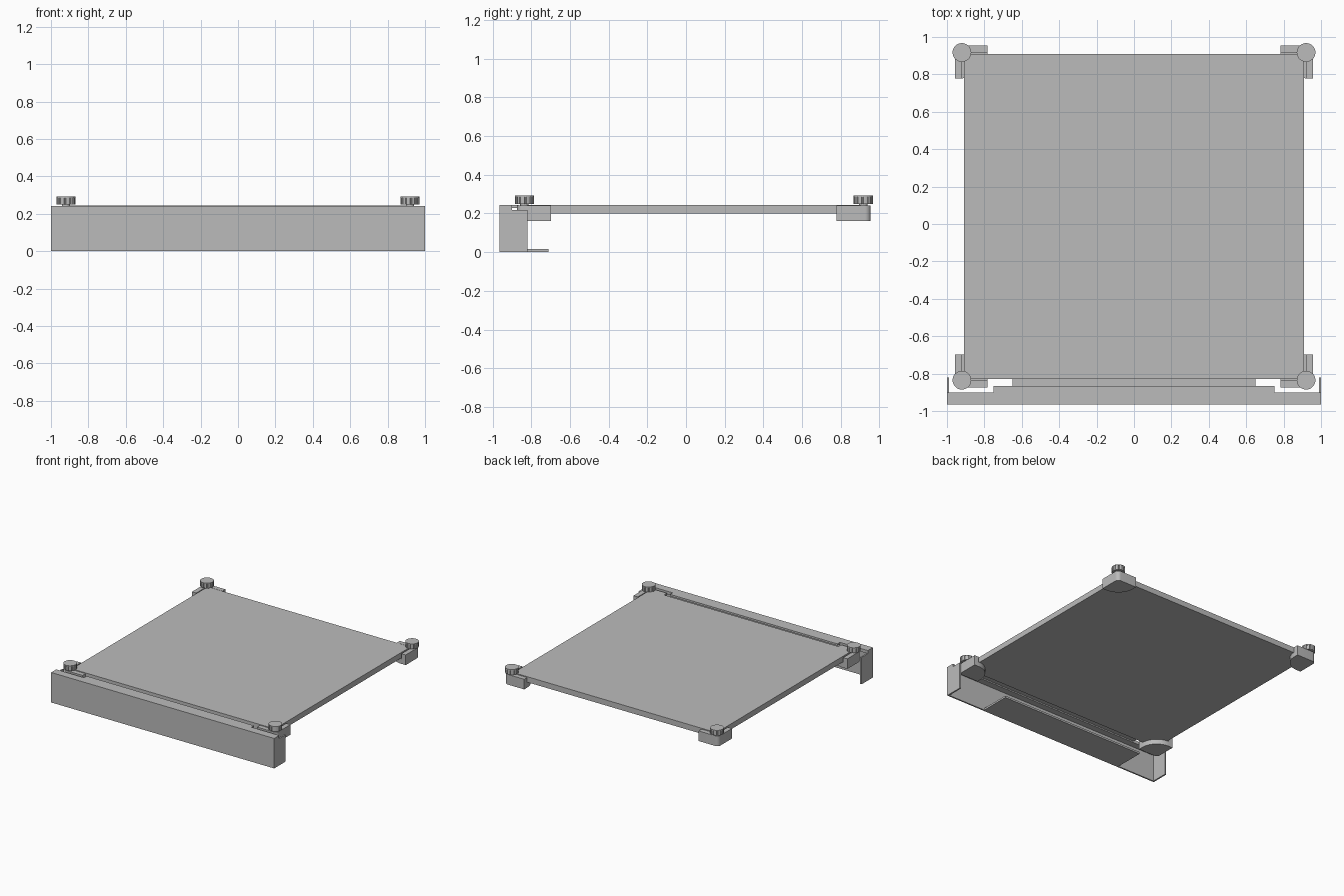
import bpy, bmesh
from math import sin, cos, pi, radians

if "Cube" in bpy.data.objects:
    bpy.data.objects.remove(bpy.data.objects["Cube"], do_unlink=True)

GREY = (0.5, 0.5, 0.5, 1)
grey = bpy.data.materials.new("plain grey")
grey.use_nodes = True
grey.diffuse_color = GREY
grey.node_tree.nodes["Principled BSDF"].inputs["Base Color"].default_value = GREY


def prism(name, points, z0, z1):
    """Extrude a flat outline from z0 up to z1."""
    bm = bmesh.new()
    face = bm.faces.new([bm.verts.new((x, y, z0)) for x, y in points])
    new = bmesh.ops.extrude_face_region(bm, geom=[face])["geom"]
    for v in new:
        if isinstance(v, bmesh.types.BMVert):
            v.co.z = z1
    bmesh.ops.recalc_face_normals(bm, faces=bm.faces)
    mesh = bpy.data.meshes.new(name)
    bm.to_mesh(mesh)
    bm.free()
    mesh.materials.append(grey)
    obj = bpy.data.objects.new(name, mesh)
    bpy.context.collection.objects.link(obj)
    return obj


def box(name, x0, x1, y0, y1, z0, z1):
    return prism(name, [(x0, y0), (x1, y0), (x1, y1), (x0, y1)], z0, z1)


def arc(r, a0, a1, n, cx=0, cy=0):
    angles = [radians(a0 + (a1 - a0) * i / n) for i in range(n + 1)]
    return [(cx + r * cos(a), cy + r * sin(a)) for a in angles]


def smooth(obj):
    bpy.ops.object.select_all(action="DESELECT")
    obj.select_set(True)
    bpy.context.view_layer.objects.active = obj
    bpy.ops.object.shade_smooth_by_angle(angle=radians(30))


# Flat bed plate
X, BACK, FRONT = 0.92, 0.917, -0.835
box("bed_plate", -0.91, 0.91, -0.83, 0.91, 0.2, 0.245)

# Front cover: thin shell with a stepped top, end walls and a bottom shelf
T = 0.012
box("cover_front", -1, 1, -0.965, -0.965 + T, 0, 0.243)
box("cover_top", -1, 1, -0.965 + T, -0.9, 0.218, 0.243)
box("cover_lip", -0.75, 0.75, -0.9, -0.867, 0.228, 0.243)
box("cover_shelf", -0.65, 0.65, -0.965 + T, -0.71, 0, 0.015)
for side, s in (("right", -1), ("left", 1)):
    box("cover_end_" + side, s * (1 - T), s, -0.965 + T, -0.82, 0, 0.218)

# Corner clamps with thumb screws
REACH, WALL = 0.138, 0.038
for end, cy, sy in (("front", FRONT, -1), ("back", BACK, 1)):
    for side, sx in (("right", -1), ("left", 1)):
        tag = end + "_" + side
        place = lambda pts: [(sx * (X + u), cy + sy * v) for u, v in pts]
        # angle wall wrapped round the plate corner
        wall = [(0, 0), (0, -REACH), (WALL, -REACH)]
        wall += arc(0.03, 0, 90, 8, WALL - 0.03, WALL - 0.03)
        wall += [(-REACH, WALL), (-REACH, 0)]
        smooth(prism("clamp_wall_" + tag, place(wall), 0.16, 0.242))
        # rounded support under the plate
        pad = [(0, 0)] + arc(REACH, 180, 270, 16)
        smooth(prism("clamp_pad_" + tag, place(pad), 0.16, 0.2))
        # screw shaft, fluted grip and round cap
        smooth(prism("screw_shaft_" + tag, place(arc(0.022, 0, 345, 23)), 0.2, 0.255))
        grip = []
        for i in range(12):
            grip += arc(0.05, i * 30, i * 30 + 18, 2)
            grip += arc(0.045, i * 30 + 21, i * 30 + 27, 1)
        prism("screw_grip_" + tag, place(grip), 0.25, 0.285)
        smooth(prism("screw_cap_" + tag, place(arc(0.05, 0, 350, 35)), 0.285, 0.292))
